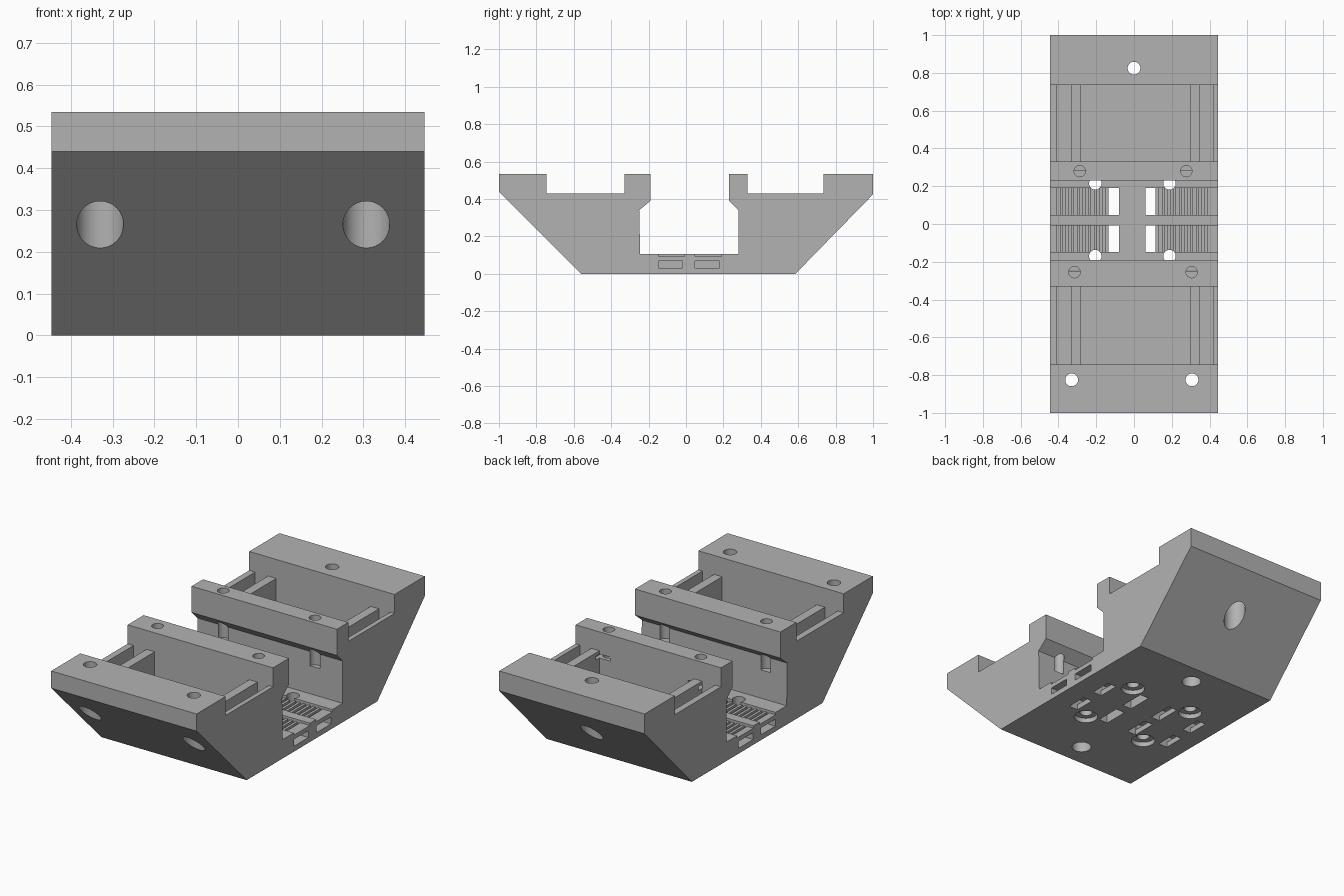
import bpy, bmesh, math

if "Cube" in bpy.data.objects:
    bpy.data.objects.remove(bpy.data.objects["Cube"])

grey = bpy.data.materials.new("plain grey")
grey.diffuse_color = (0.45, 0.45, 0.45, 1)
grey.use_nodes = True
grey.node_tree.nodes["Principled BSDF"].inputs["Base Color"].default_value = grey.diffuse_color


def make_object(name, bm):
    bmesh.ops.recalc_face_normals(bm, faces=bm.faces[:])
    mesh = bpy.data.meshes.new(name)
    bm.to_mesh(mesh)
    bm.free()
    mesh.materials.append(grey)
    obj = bpy.data.objects.new(name, mesh)
    bpy.context.collection.objects.link(obj)
    return obj


# Carriage body: side profile (y, z) extruded across the width
profile = [(-0.56, 0), (0.585, 0), (1, 0.425), (1, 0.535), (0.735, 0.535), (0.735, 0.43),
           (0.33, 0.43), (0.33, 0.535), (0.23, 0.535), (0.23, 0.39), (0.28, 0.34),
           (0.28, 0.105), (-0.245, 0.105), (-0.25, 0.34), (-0.19, 0.39), (-0.19, 0.535),
           (-0.33, 0.535), (-0.33, 0.43), (-0.745, 0.43), (-0.745, 0.535), (-1, 0.535),
           (-1, 0.44)]
W = 0.446
bm = bmesh.new()
face = bm.faces.new([bm.verts.new((-W, y, z)) for y, z in profile])
ext = bmesh.ops.extrude_face_region(bm, geom=[face])
bmesh.ops.translate(bm, vec=(2 * W, 0, 0),
                    verts=[v for v in ext["geom"] if isinstance(v, bmesh.types.BMVert)])
body = make_object("carriage_body", bm)
bpy.context.view_layer.objects.active = body
body.select_set(True)


def cut(bm):
    """Subtract a cutter from the body and discard it."""
    tool = make_object("cutter", bm)
    tool.hide_render = True
    mod = body.modifiers.new("cut", 'BOOLEAN')
    mod.operation = 'DIFFERENCE'
    mod.solver = 'EXACT'
    mod.object = tool
    bpy.ops.object.modifier_apply(modifier=mod.name)
    bpy.data.objects.remove(tool)


def cut_box(x0, x1, y0, y1, z0, z1):
    bm = bmesh.new()
    bmesh.ops.create_cube(bm, size=1)
    for v in bm.verts:
        v.co = ((x0 + x1) / 2 + v.co.x * (x1 - x0), (y0 + y1) / 2 + v.co.y * (y1 - y0),
                (z0 + z1) / 2 + v.co.z * (z1 - z0))
    cut(bm)


def cut_hole(x, y, r, z0, z1):
    bm = bmesh.new()
    bmesh.ops.create_cone(bm, cap_ends=True, segments=32, radius1=r, radius2=r, depth=z1 - z0)
    bmesh.ops.translate(bm, vec=(x, y, (z0 + z1) / 2), verts=bm.verts[:])
    cut(bm)


# Bearing pockets: a wide middle bay and a narrow slot beyond each rib
for y0, y1 in ((0.33, 0.735), (-0.745, -0.33)):
    for x0, x1 in ((-0.41, -0.33), (-0.28, 0.30), (0.35, 0.42)):
        cut_box(x0, x1, y0, y1, 0.23, 0.6)

# Outer bolt holes, counterbored from the sloping undersides
for x, y in ((-0.33, -0.825), (0.307, -0.825), (0, 0.825)):
    cut_hole(x, y, 0.034, 0.1, 0.6)
    cut_hole(x, y, 0.056, 0.1, 0.42)

# Screw holes through the inner walls, with nut slots at the back
for x, y in ((-0.287, 0.28), (0.277, 0.28), (-0.315, -0.255), (0.305, -0.255)):
    cut_hole(x, y, 0.03, 0.26, 0.6)
    if y > 0:
        cut_box(x - 0.045, x + 0.045, 0.27, 0.36, 0.39, 0.412)

# Blind holes in the underside and the round side port
for y in (0.47, -0.43):
    cut_hole(0, y, 0.05, -0.05, 0.12)
bm = bmesh.new()
bmesh.ops.create_cone(bm, cap_ends=True, segments=32, radius1=0.068, radius2=0.068, depth=0.5)
for v in bm.verts:
    v.co = (v.co.z - 0.35, v.co.y + 0.54, v.co.x + 0.15)
cut(bm)

# Belt clamps in the floor, mirrored about the clamp centre line
MID = -0.01


def cut_mirrored(x0, x1, *rest):
    cut_box(MID + x0, MID + x1, *rest)
    cut_box(MID - x1, MID - x0, *rest)


for y0, y1 in ((0.047, 0.19), (-0.148, -0.008)):
    cut_mirrored(0.126, 0.6, y0, y1, 0.092, 0.13)             # belt recess
    for i in range(9):                                        # tooth grooves
        x = 0.142 + i * 0.03
        cut_mirrored(x, x + 0.015, y0, y1, 0.078, 0.13)
    cut_mirrored(0.08, 0.6, y0 + 0.002, y1 - 0.012, 0.03, 0.068)  # side tunnel
    cut_mirrored(0.07, 0.125, y0, y1, -0.05, 0.15)            # through slot
    cut_mirrored(0.28, 0.335, y0 + 0.006, y1 - 0.016, -0.05, 0.05)  # underside slot

# Floor bolt holes with counterbores below
for x in (-0.205, 0.188):
    for y in (0.215, -0.17):
        cut_hole(x, y, 0.033, -0.05, 0.2)
        cut_hole(x, y, 0.062, -0.05, 0.026)

bpy.ops.object.shade_smooth_by_angle(angle=math.radians(30))
